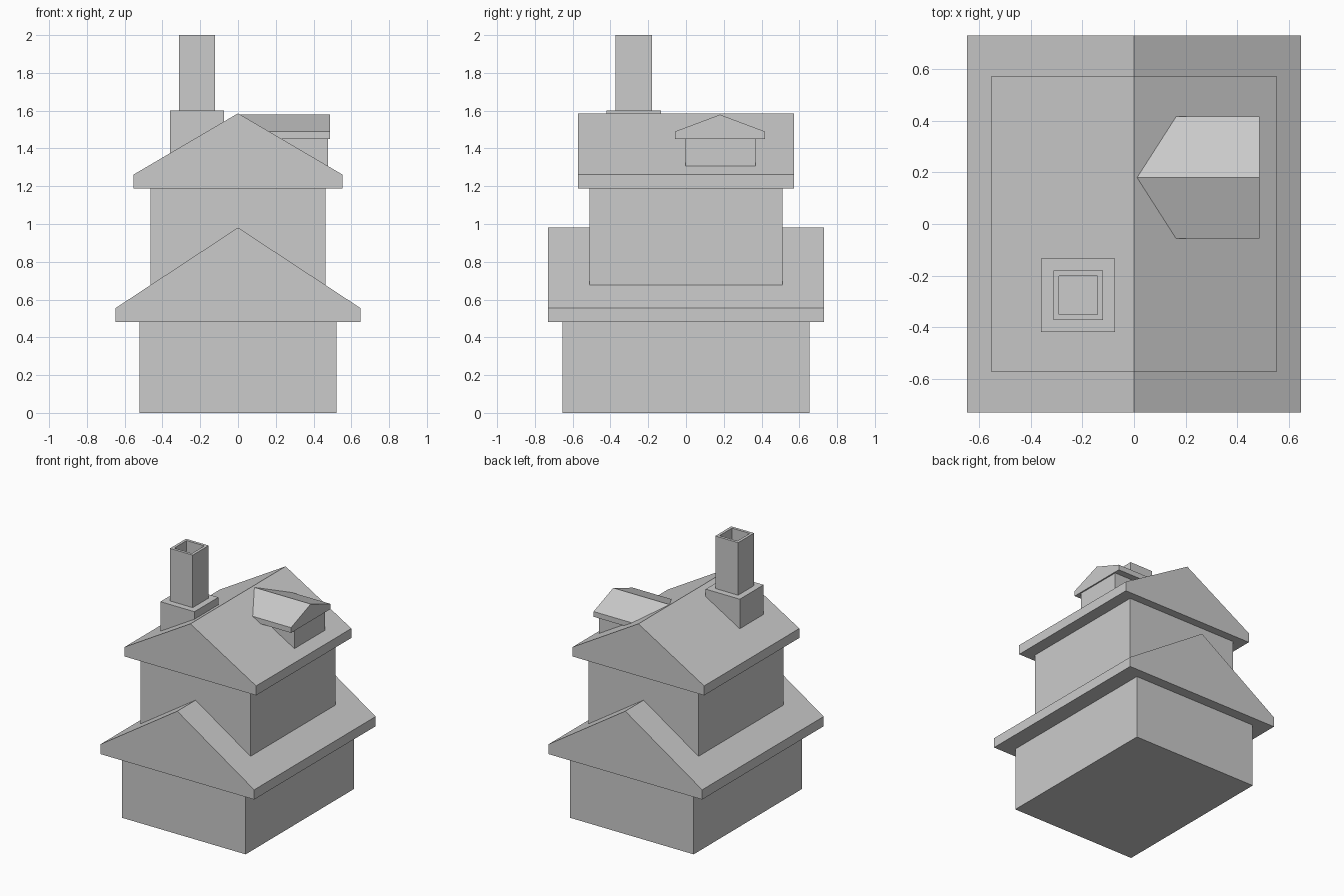
import bpy, bmesh
from mathutils import Matrix

if "Cube" in bpy.data.objects:
    bpy.data.objects.remove(bpy.data.objects["Cube"])


def finish(name, bm):
    bmesh.ops.recalc_face_normals(bm, faces=bm.faces)
    mesh = bpy.data.meshes.new(name)
    bm.to_mesh(mesh)
    bm.free()
    ob = bpy.data.objects.new(name, mesh)
    bpy.context.collection.objects.link(ob)
    return ob


def box_bm(x0, x1, y0, y1, z0, z1):
    bm = bmesh.new()
    bmesh.ops.create_cube(bm, size=1)
    bm.transform(Matrix.Translation(((x0 + x1) / 2, (y0 + y1) / 2, (z0 + z1) / 2))
                 @ Matrix.Diagonal((x1 - x0, y1 - y0, z1 - z0, 1)))
    return bm


def box(name, *bounds):
    return finish(name, box_bm(*bounds))


def gable(name, half, z0, eave, ridge, start, end, along_x=False, offset=0):
    """Five-sided gable profile extruded along y, or along x for a dormer."""
    profile = [(-half, z0), (half, z0), (half, eave), (0, ridge), (-half, eave)]
    bm = bmesh.new()
    verts = [bm.verts.new((start, a + offset, z) if along_x else (a + offset, start, z))
             for a, z in profile]
    face = bm.faces.new(verts)
    ext = bmesh.ops.extrude_face_region(bm, geom=[face], use_keep_orig=True)
    length = end - start
    bmesh.ops.translate(bm, vec=(length, 0, 0) if along_x else (0, length, 0),
                        verts=[v for v in ext["geom"] if isinstance(v, bmesh.types.BMVert)])
    return finish(name, bm)


# Two storeys, each with an overhanging gable roof
box("lower_storey", -0.522, 0.522, -0.653, 0.653, 0, 0.49)
gable("lower_roof", 0.648, 0.481, 0.555, 0.981, -0.731, 0.731)
box("upper_storey", -0.463, 0.463, -0.511, 0.511, 0.55, 1.2)
gable("upper_roof", 0.554, 1.189, 1.261, 1.586, -0.573, 0.573)

# Dormer on the right slope
box("dormer_wall", 0.1, 0.477, -0.002, 0.367, 1.22, 1.46)
gable("dormer_roof", 0.237, 1.45, 1.49, 1.579, 0.01, 0.487, along_x=True, offset=0.18)

# Chimney: square plinth and hollow stack
box("chimney_base", -0.36, -0.073, -0.42, -0.133, 1.25, 1.6)
bm = box_bm(-0.313, -0.121, -0.372, -0.18, 1.55, 2.0)
top = max(bm.faces, key=lambda f: f.calc_center_median().z)
bmesh.ops.inset_region(bm, faces=[top], thickness=0.03)
flue = bmesh.ops.extrude_face_region(bm, geom=[top])
bmesh.ops.translate(bm, vec=(0, 0, -0.12),
                    verts=[v for v in flue["geom"] if isinstance(v, bmesh.types.BMVert)])
if top.is_valid:
    bmesh.ops.delete(bm, geom=[top], context='FACES_ONLY')
finish("chimney_stack", bm)
